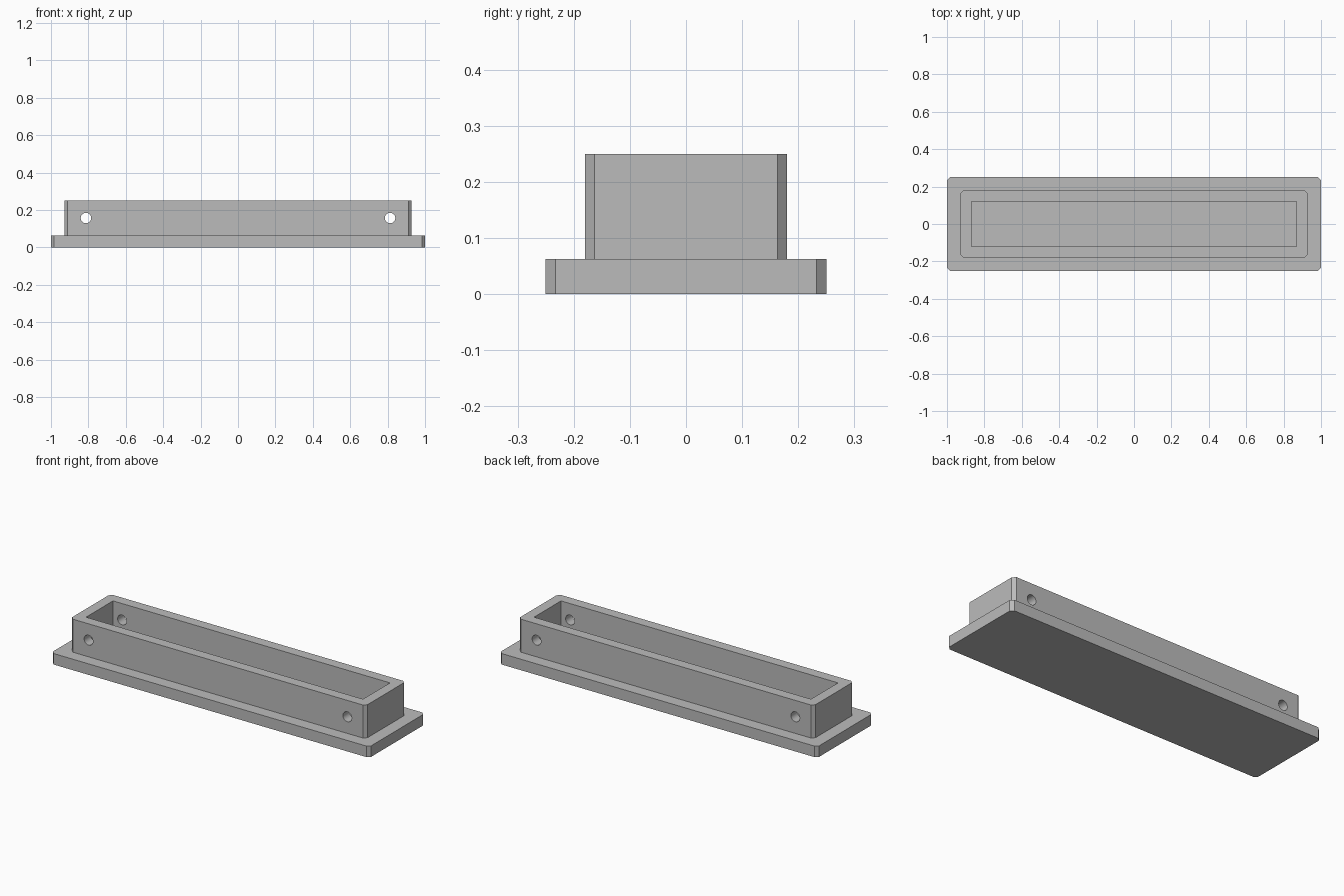
import bpy, bmesh
from math import pi
from mathutils import Matrix, Vector

cube = bpy.data.objects.get("Cube")
if cube:
    bpy.data.objects.remove(cube, do_unlink=True)

grey = bpy.data.materials.new("plain grey")
grey.use_nodes = True
grey.diffuse_color = (0.5, 0.5, 0.5, 1)
grey.node_tree.nodes["Principled BSDF"].inputs["Base Color"].default_value = (0.5, 0.5, 0.5, 1)


def add_object(name, bm):
    mesh = bpy.data.meshes.new(name)
    bm.to_mesh(mesh)
    bm.free()
    obj = bpy.data.objects.new(name, mesh)
    bpy.context.collection.objects.link(obj)
    mesh.materials.append(grey)
    return obj


def block(name, half_x, half_y, bottom, top, chamfer=0):
    """Box between two heights, with optional chamfered upright corners."""
    bm = bmesh.new()
    bmesh.ops.create_cube(bm, size=1)
    bmesh.ops.scale(bm, vec=(2 * half_x, 2 * half_y, top - bottom), verts=bm.verts)
    bmesh.ops.translate(bm, vec=(0, 0, (top + bottom) / 2), verts=bm.verts)
    if chamfer:
        upright = [e for e in bm.edges
                   if abs((e.verts[0].co - e.verts[1].co).normalized().z) > 0.9]
        bmesh.ops.bevel(bm, geom=upright, offset=chamfer, segments=1, affect='EDGES')
    return add_object(name, bm)


def cut(target, cutter):
    """Subtract the cutter from the target, then discard it."""
    cutter.hide_render = True
    mod = target.modifiers.new("cut", 'BOOLEAN')
    mod.operation = 'DIFFERENCE'
    mod.solver = 'EXACT'
    mod.object = cutter
    bpy.ops.object.select_all(action='DESELECT')
    bpy.context.view_layer.objects.active = target
    target.select_set(True)
    bpy.ops.object.modifier_apply(modifier=mod.name)
    bpy.data.objects.remove(cutter, do_unlink=True)


FLANGE_TOP, TOP = 0.0625, 0.25
CHAMFER = 0.017

# Base flange
flange = block("base_flange", 1.0, 0.25, 0, FLANGE_TOP, CHAMFER)

# Raised rectangular collar, open at the top
collar = block("collar", 0.928, 0.18, FLANGE_TOP, TOP, CHAMFER)
cut(collar, block("cavity_cutter", 0.87, 0.121, 0, TOP + 0.1))

# Cross-drilled screw holes near both ends
for side in (-1, 1):
    bm = bmesh.new()
    bmesh.ops.create_cone(bm, cap_ends=True, segments=32, radius1=0.028, radius2=0.028,
                          depth=1, matrix=Matrix.Translation(Vector((side * 0.813, 0, 0.157)))
                          @ Matrix.Rotation(pi / 2, 4, 'X'))
    cut(collar, add_object("hole_cutter", bm))

# Smooth hole walls, crisp edges elsewhere
for obj in (flange, collar):
    bpy.ops.object.select_all(action='DESELECT')
    obj.select_set(True)
    bpy.context.view_layer.objects.active = obj
    bpy.ops.object.shade_smooth_by_angle(angle=pi / 6)
